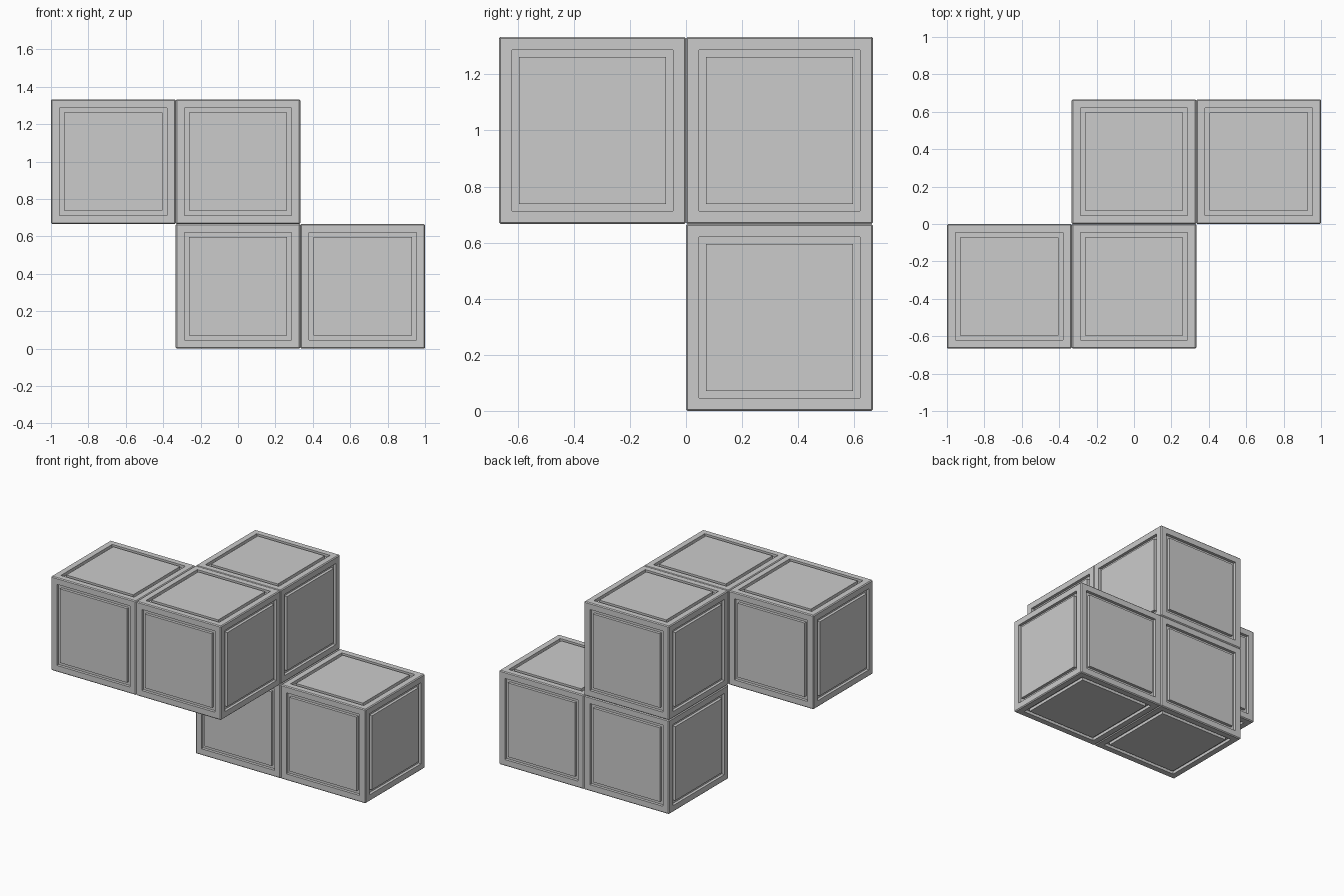
import bpy, bmesh

if "Cube" in bpy.data.objects:
    bpy.data.objects.remove(bpy.data.objects["Cube"])

CELL = 2 / 3      # cube edge length
EDGE = 0.006      # tiny chamfer on the cube edges
DEPTH = 0.02      # groove depth


def block_mesh():
    """Chamfered cube with a square groove framing a panel on every side."""
    bm = bmesh.new()
    bmesh.ops.create_cube(bm, size=CELL)
    bmesh.ops.bevel(bm, geom=bm.edges[:], offset=EDGE, offset_type='OFFSET',
                    segments=1, profile=0.5, affect='EDGES')
    panels = [f for f in bm.faces if f.calc_area() > 0.1]
    # frame, groove outer wall, groove floor, groove inner wall
    for thickness, depth in ((0.04, 0), (0, -DEPTH), (0.025, 0), (0, DEPTH)):
        bmesh.ops.inset_individual(bm, faces=panels, thickness=thickness,
                                   depth=depth, use_even_offset=True)
    bm.normal_update()
    mesh = bpy.data.meshes.new("panelled_block")
    bm.to_mesh(mesh)
    bm.free()
    return mesh


# Cube positions in half-cell units: x, y, z
blocks = {
    "lower_right_block": (2, 1, 1),
    "lower_middle_block": (0, 1, 1),
    "upper_back_block": (0, 1, 3),
    "upper_front_block": (0, -1, 3),
    "upper_left_block": (-2, -1, 3),
}

mesh = block_mesh()
for name, pos in blocks.items():
    block = bpy.data.objects.new(name, mesh)
    block.location = [c * CELL / 2 for c in pos]
    bpy.context.collection.objects.link(block)
